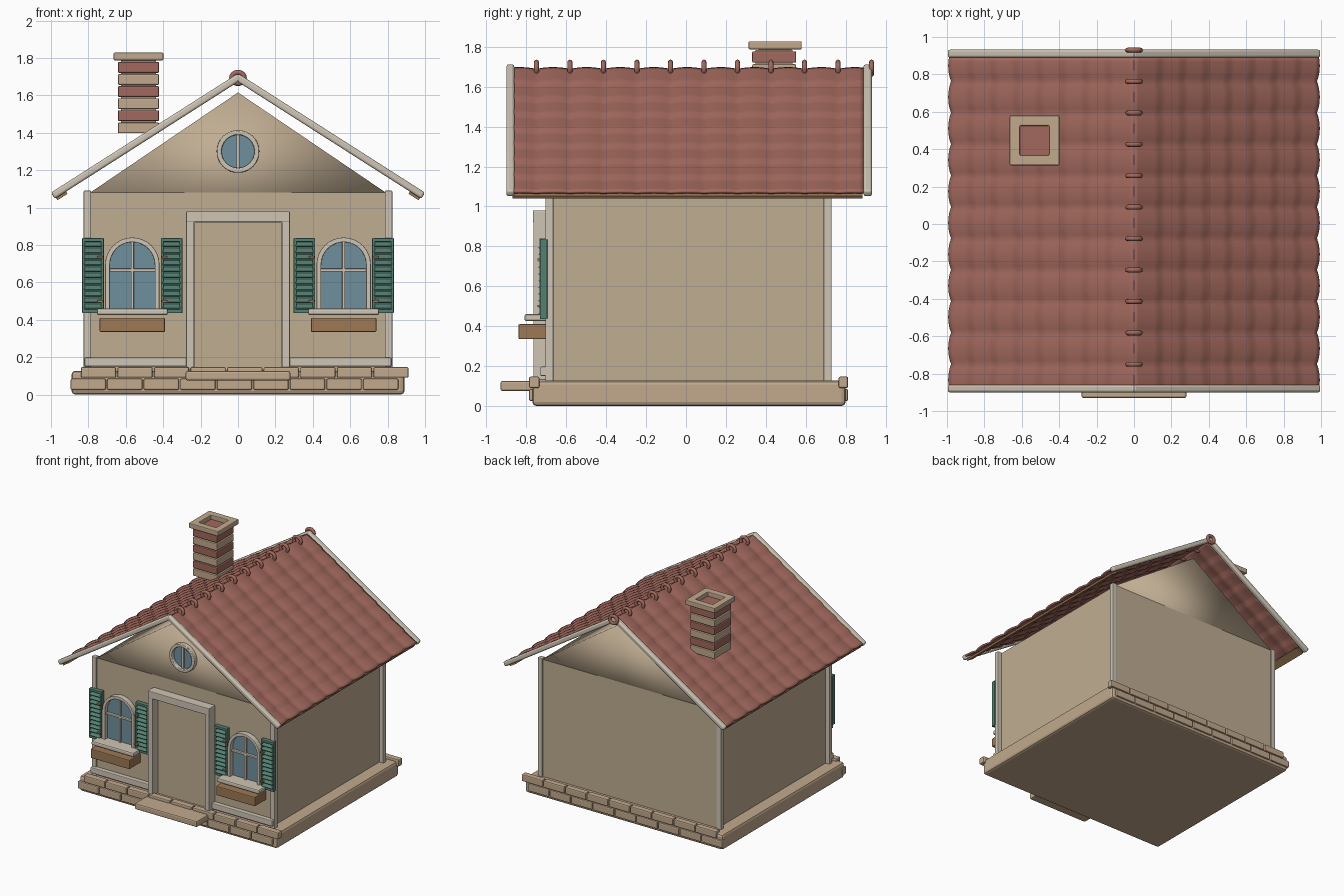
import bpy, bmesh, math
from mathutils import Matrix, Vector

if "Cube" in bpy.data.objects:
    bpy.data.objects.remove(bpy.data.objects["Cube"])


def material(name, *rgb):
    m = bpy.data.materials.new(name)
    m.use_nodes = True
    m.diffuse_color = (*rgb, 1)
    m.node_tree.nodes["Principled BSDF"].inputs["Base Color"].default_value = (*rgb, 1)
    return m


WALL = material("beige plaster", .53, .42, .29)
STONE = material("tan stone", .54, .40, .27)
TRIM = material("pale trim", .62, .56, .46)
RED = material("red clay", .36, .14, .11)
GREEN = material("shutter green", .09, .21, .165)
GLASS = material("window blue", .16, .28, .34)
WOOD = material("brown wood", .34, .19, .09)


def finish(name, bm, mat, bevel=0, smooth=None, recalc=True):
    if recalc:
        bmesh.ops.recalc_face_normals(bm, faces=bm.faces)
    mesh = bpy.data.meshes.new(name)
    bm.to_mesh(mesh)
    bm.free()
    mesh.materials.append(mat)
    if smooth:
        mesh.shade_smooth()
        mesh.set_sharp_from_angle(angle=math.radians(smooth))
    ob = bpy.data.objects.new(name, mesh)
    bpy.context.collection.objects.link(ob)
    if bevel:
        mod = ob.modifiers.new("Bevel", "BEVEL")
        mod.width, mod.segments = bevel, 2
    return ob


def box(name, x, y, z, mat, bevel=0):
    """Box from (min, max) pairs."""
    bm = bmesh.new()
    bmesh.ops.create_cube(bm, size=1)
    for v in bm.verts:
        v.co = [(r[0] + r[1]) / 2 + c * (r[1] - r[0]) for r, c in zip((x, y, z), v.co)]
    return finish(name, bm, mat, bevel)


def front(u, v, d):
    return (u, d, v)


def flat(u, v, d):
    return (u, v, d)


def prism(name, pts, d0, d1, mat, plane=front, smooth=None):
    bm = bmesh.new()
    a, b = ([bm.verts.new(plane(u, v, d)) for u, v in pts] for d in (d0, d1))
    bm.faces.new(a)
    bm.faces.new(b)
    for i in range(len(pts)):
        bm.faces.new((a[i - 1], a[i], b[i], b[i - 1]))
    return finish(name, bm, mat, smooth=smooth)


def ring(name, outer, inner, d0, d1, mat, plane=front, bevel=0, smooth=None):
    bm = bmesh.new()
    loops = [[bm.verts.new(plane(u, v, d)) for u, v in pts]
             for pts, d in ((outer, d0), (outer, d1), (inner, d1), (inner, d0))]
    for k in range(4):
        a, b = loops[k - 1], loops[k]
        for i in range(len(outer)):
            bm.faces.new((a[i - 1], a[i], b[i], b[i - 1]))
    return finish(name, bm, mat, bevel, smooth)


def circle(cx, cz, r, n=32):
    return [(cx + r * math.cos(2 * math.pi * i / n), cz + r * math.sin(2 * math.pi * i / n))
            for i in range(n)]


def arch(cx, bottom, spring, r, n=16):
    top = [(cx + r * math.cos(math.pi * i / n), spring + r * math.sin(math.pi * i / n))
           for i in range(n + 1)]
    return [(cx + r, bottom)] + top + [(cx - r, bottom)]


def square(cx, cy, r):
    return [(cx - r, cy - r), (cx + r, cy - r), (cx + r, cy + r), (cx - r, cy + r)]


# Foundation, brick courses and step
box("foundation", (-.89, .89), (-.77, .80), (0, .127), STONE, .02)
for side, y in (("front", (-.787, -.735)), ("back", (.765, .813))):
    for row, (start, z) in enumerate(((-.895, (.025, .085)), (-.84, (.09, .147)))):
        for i in range(9):
            x = start + i * .1955
            box(f"{side}_brick_{row}_{i}", (x, x + .188), y, z, STONE, .008)
box("door_step", (-.28, .28), (-.93, -.75), (.075, .125), STONE, .01)

# Walls, attic and corner posts
box("walls", (-.79, .79), (-.69, .72), (.12, 1.08), WALL)
prism("attic", [(-.79, 1.08), (.79, 1.08), (0, 1.615)], -.69, .72, WALL, smooth=180)
for s in (-1, 1):
    xs = sorted((s * .785, s * .825))
    box("front_corner_post", xs, (-.705, -.665), (.12, 1.09), TRIM, .005)
    box("back_corner_post", xs, (.69, .73), (.12, 1.09), TRIM, .005)
    box("baseboard", sorted((s * .27, s * .82)), (-.73, -.69), (.15, .197), TRIM, .006)
    box("door_jamb", sorted((s * .235, s * .277)), (-.765, -.69), (.13, .93), TRIM, .004)
box("door_lintel", (-.277, .277), (-.768, -.69), (.922, .98), TRIM, .005)
box("door_panel", (-.232, .232), (-.699, -.69), (.13, .92), WALL)

# Arched windows with sills, planters and shutters
for s in (-1, 1):
    cx = s * .565
    ring("window_frame", arch(cx, .44, .695, .145), arch(cx, .44, .695, .12),
         -.735, -.69, TRIM, bevel=.004)
    prism("window_glass", arch(cx, .44, .695, .122), -.70, -.69, GLASS)
    box("window_mullion", (cx - .008, cx + .008), (-.718, -.695), (.45, .82), TRIM, .004)
    box("window_crossbar", (cx - .13, cx + .13), (-.718, -.695), (.657, .673), TRIM, .004)
    box("window_sill", (cx - .19, cx + .19), (-.81, -.69), (.425, .46), TRIM, .01)
    box("planter", (cx - .175, cx + .175), (-.84, -.69), (.335, .41), WOOD, .006)
    for t in (-1, 1):
        sx = cx + t * .21
        box("shutter_back", (sx - .05, sx + .05), (-.712, -.695), (.44, .83), GREEN)
        for e in (-1, 1):
            ex = sx + e * .05
            box("shutter_stile", (ex - .008, ex + .008), (-.732, -.695), (.435, .837), GREEN, .004)
            ez = .636 + e * .19
            box("shutter_rail", (sx - .055, sx + .055), (-.732, -.695), (ez - .01, ez + .01),
                GREEN, .004)
        for i in range(11):
            z = .47 + i * .0332
            slat = [(-.712, z + .014), (-.74, z - .008), (-.736, z - .014), (-.708, z + .006)]
            prism("shutter_slat", slat, sx - .048, sx + .048, GREEN,
                  plane=lambda u, v, d: (d, u, v))
        for z in (.50, .735):
            hx = sx - t * .04
            box("shutter_hinge", (hx - .015, hx + .015), (-.744, -.72), (z - .005, z + .005), WOOD)

# Round attic window
ring("round_window_frame", circle(0, 1.3, .114), circle(0, 1.3, .088), -.725, -.68, TRIM,
     bevel=.005, smooth=40)
prism("round_window_glass", circle(0, 1.3, .09), -.70, -.68, GLASS)
box("round_window_mullion", (-.008, .008), (-.715, -.69), (1.21, 1.39), TRIM, .003)

# Roof slopes with scalloped tile rows, eave boards and verge boards
RIDGE, DROP, REACH, PITCH = 1.695, .625, .98, .168
along = Vector((REACH, 0, -DROP)).normalized()
up = Vector((DROP, 0, REACH)).normalized()
length = math.hypot(REACH, DROP)
for s in (-1, 1):
    bm = bmesh.new()
    bmesh.ops.create_grid(bm, x_segments=48, y_segments=84, size=.5)
    for v in bm.verts:
        run, y = v.co.x + .5, .0075 + v.co.y * 1.765
        bulge = abs(math.sin(math.pi * (y + .75) / PITCH)) ** .7
        step = (run * 8 - .001) % 1 if run > .001 else 0
        p = along * (run * (length - .005 + .012 * bulge)) + up * (.012 * bulge + .01 * step - .008)
        v.co = (s * max(p.x, 0), y, RIDGE + p.z)
    if s < 0:
        bmesh.ops.reverse_faces(bm, faces=bm.faces)
    tiles = finish("roof_tiles", bm, RED, smooth=50, recalc=False)
    solid = tiles.modifiers.new("Thickness", "SOLIDIFY")
    solid.thickness, solid.offset = .014, -1

    def beam(name, r0, r1, n0, n1, y0, y1, mat, bevel):
        pts = [along * r + up * n for r, n in ((r0, n0), (r1, n0), (r1, n1), (r0, n1))]
        ob = prism(name, [(s * p.x, RIDGE + p.z) for p in pts], y0, y1, mat)
        if bevel:
            mod = ob.modifiers.new("Bevel", "BEVEL")
            mod.width, mod.segments = bevel, 3
            ob.data.shade_smooth()
            ob.data.set_sharp_from_angle(angle=math.radians(60))

    beam("eave_board", length - .06, length + .004, -.034, -.018, -.87, .885, WOOD, 0)
    beam("front_verge_board", -.01, length + .012, -.02, .019, -.9, -.86, TRIM, .012)
    beam("back_verge_board", -.01, length + .012, -.02, .019, .89, .932, TRIM, .012)

# Ridge rings
for i in range(11):
    bm = bmesh.new()
    n, m = 24, 8
    rows = []
    for j in range(n):
        a = 2 * math.pi * j / n
        rows.append([])
        for k in range(m):
            b = 2 * math.pi * k / m
            r = .03 + .013 * math.cos(b)
            rows[-1].append(bm.verts.new((1.1 * r * math.cos(a), -.75 + i * PITCH + .013 * math.sin(b),
                                          1.693 + r * math.sin(a))))
    for j in range(n):
        for k in range(m):
            bm.faces.new((rows[j - 1][k - 1], rows[j][k - 1], rows[j][k], rows[j - 1][k]))
    finish("ridge_ring", bm, RED, smooth=60)

# Banded chimney with an open cap
for i in range(6):
    z = 1.398 + i * .0645
    box(f"chimney_course_{i}", (-.642, -.422), (.332, .552), (z, z + .057),
        RED if i % 2 else STONE, .006)
box("chimney_core", (-.625, -.439), (.349, .535), (1.4, 1.785), STONE)
ring("chimney_cap", square(-.532, .447, .133), square(-.532, .447, .078), 1.787, 1.828, STONE,
     plane=flat, bevel=.006)
box("chimney_opening", (-.615, -.449), (.364, .53), (1.77, 1.792), RED)
